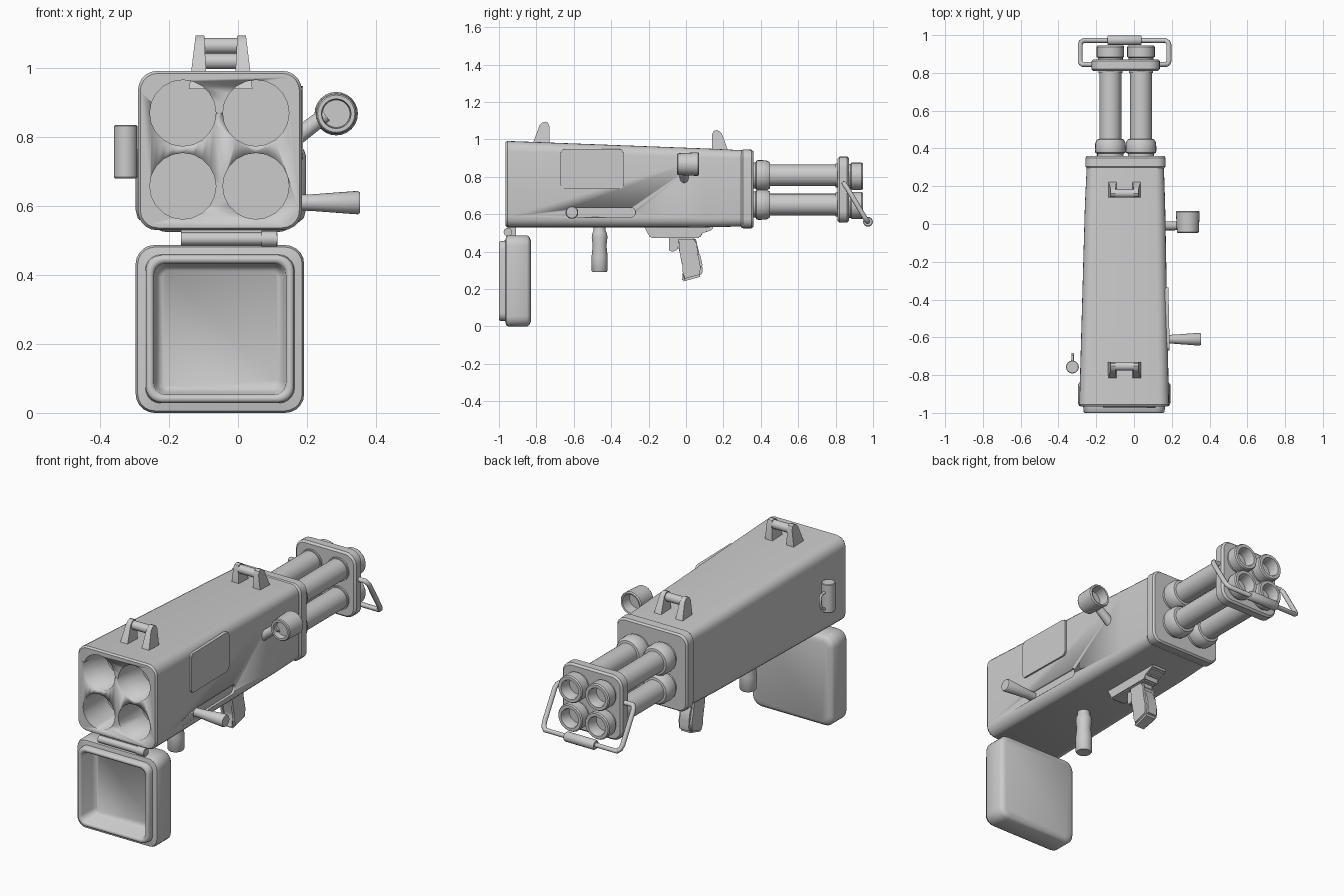
import bpy, bmesh, math
from mathutils import Vector, Matrix

if "Cube" in bpy.data.objects:
    bpy.data.objects.remove(bpy.data.objects["Cube"])

grey = bpy.data.materials.new("plain grey")
grey.use_nodes = True
GREY = (0.6, 0.6, 0.6, 1)
grey.diffuse_color = GREY
grey.node_tree.nodes["Principled BSDF"].inputs["Base Color"].default_value = GREY

CX = -0.05  # centre line of the body


def finish(name, bm, angle=35):
    bmesh.ops.recalc_face_normals(bm, faces=bm.faces)
    mesh = bpy.data.meshes.new(name)
    bm.to_mesh(mesh)
    bm.free()
    mesh.materials.append(grey)
    ob = bpy.data.objects.new(name, mesh)
    bpy.context.collection.objects.link(ob)
    bpy.ops.object.select_all(action='DESELECT')
    ob.select_set(True)
    bpy.context.view_layer.objects.active = ob
    bpy.ops.object.shade_smooth_by_angle(angle=math.radians(angle))
    return ob


def skin(bm, loops, caps=True):
    """Join equal-length rings of points with quads."""
    rings = [[bm.verts.new(p) for p in loop] for loop in loops]
    for a, b in zip(rings, rings[1:]):
        for i in range(len(a)):
            j = (i + 1) % len(a)
            bm.faces.new((a[i], a[j], b[j], b[i]))
    if caps:
        bm.faces.new(rings[0])
        bm.faces.new(rings[-1])


def rounded(x0, x1, z0, z1, r, steps=5):
    pts = []
    corners = ((x1 - r, z1 - r), (x0 + r, z1 - r), (x0 + r, z0 + r), (x1 - r, z0 + r))
    for k, (cx, cz) in enumerate(corners):
        for i in range(steps + 1):
            a = math.pi / 2 * (k + i / steps)
            pts.append((cx + r * math.cos(a), cz + r * math.sin(a)))
    return pts


def loft(name, sections, angle=35):
    """Sections along y: (y, x0, x1, z0, z1, corner radius)."""
    bm = bmesh.new()
    skin(bm, [[(x, s[0], z) for x, z in rounded(*s[1:])] for s in sections])
    return finish(name, bm, angle)


def lathe_into(bm, profile, loc, axis, n=24):
    """Profile of (radius, distance along axis)."""
    rot = Vector(axis).to_track_quat('Z', 'Y').to_matrix()
    ring = [2 * math.pi * i / n for i in range(n)]
    skin(bm, [[Vector(loc) + rot @ Vector((r * math.cos(a), r * math.sin(a), t)) for a in ring]
              for r, t in profile])


def lathe(name, profile, loc, axis, n=24):
    bm = bmesh.new()
    lathe_into(bm, profile, loc, axis, n)
    return finish(name, bm)


def side_prism(name, pts, x0, x1, slope=0, bevel=0.0):
    """Side outline in (y, z) extruded across x, following the body taper."""
    bm = bmesh.new()
    skin(bm, [[(x + slope * y, y, z) for y, z in pts] for x in (x0, x1)])
    if bevel:
        bmesh.ops.bevel(bm, geom=list(bm.edges), offset=bevel, segments=2, affect='EDGES')
    return finish(name, bm)


def wire(name, pts, radius, closed=False):
    cu = bpy.data.curves.new(name, 'CURVE')
    cu.dimensions = '3D'
    cu.bevel_depth, cu.bevel_resolution, cu.use_fill_caps = radius, 3, True
    sp = cu.splines.new('POLY')
    sp.points.add(len(pts) - 1)
    for p, co in zip(sp.points, pts):
        p.co = (*co, 1)
    sp.use_cyclic_u = closed
    ob = bpy.data.objects.new(name, cu)
    bpy.context.collection.objects.link(ob)
    bpy.ops.object.select_all(action='DESELECT')
    ob.select_set(True)
    bpy.context.view_layer.objects.active = ob
    bpy.ops.object.convert(target='MESH')
    ob = bpy.context.object
    ob.data.materials.clear()
    ob.data.materials.append(grey)
    bpy.ops.object.shade_smooth_by_angle(angle=math.radians(40))


def cut(target, cutter):
    mod = target.modifiers.new("cut", 'BOOLEAN')
    mod.operation, mod.solver, mod.object = 'DIFFERENCE', 'EXACT', cutter
    bpy.ops.object.select_all(action='DESELECT')
    target.select_set(True)
    bpy.context.view_layer.objects.active = target
    bpy.ops.object.modifier_apply(modifier=mod.name)
    bpy.data.objects.remove(cutter)


# Tapered body with four bores and a side slot
body = loft("body", [(-0.965, -0.283, 0.178, 0.537, 0.985, 0.05),
                     (-0.955, -0.29, 0.185, 0.53, 0.992, 0.055),
                     (0.1, -0.26, 0.165, 0.53, 0.952, 0.05),
                     (0.31, -0.25, 0.158, 0.535, 0.942, 0.045)])
bm = bmesh.new()
for x in (-0.16, 0.052):
    for z in (0.658, 0.87):
        lathe_into(bm, [(0.096, -0.05), (0.096, 0.2)], (x, -0.965, z), (0, 1, 0), 20)
cut(body, finish("bore_cutter", bm))
SLOPE = -0.021
cut(body, side_prism("slot_cutter", rounded(-0.64, -0.27, 0.585, 0.635, 0.024), 0.152, 0.25, SLOPE))
loft("rear_collar", [(0.295, -0.25, 0.16, 0.53, 0.94, 0.045),
                     (0.305, -0.258, 0.168, 0.525, 0.947, 0.05),
                     (0.35, -0.258, 0.168, 0.525, 0.945, 0.05),
                     (0.36, -0.25, 0.16, 0.533, 0.937, 0.045)])

# Side panel, cocking knob and sight
side_prism("side_panel", rounded(-0.67, -0.335, 0.735, 0.948, 0.02), 0.15, 0.175, SLOPE, 0.003)
lathe("side_knob", [(0.022, -0.03), (0.024, 0.03), (0.034, 0.165), (0.03, 0.172)],
      (0.182, -0.61, 0.61), (1, 0, 0))
lathe("sight_cup", [(0.04, 0.03), (0.043, 0), (0.054, 0), (0.058, 0.005), (0.063, 0.11),
                    (0.058, 0.117), (0.05, 0.115), (0.045, 0.06)], (0.285, -0.047, 0.868), (0, 1, 0))
lathe("sight_arm", [(0.025, 0), (0.022, 0.13)], (0.15, -0.01, 0.785), (0.085, 0, 0.065), 12)

# Front cover: rounded tray with a raised inner lip, hanging from a hinge
def inset(y, d, r):
    return (y, -0.297 + d, 0.192 - d, d, 0.487 - d, r)

loft("front_cover", [inset(-0.83, 0.025, 0.04), inset(-0.838, 0.008, 0.05),
                     inset(-0.85, 0, 0.055), inset(-0.95, 0, 0.055),
                     inset(-0.962, 0.006, 0.05), inset(-0.966, 0.028, 0.045),
                     inset(-0.993, 0.03, 0.045), inset(-1.0, 0.036, 0.04),
                     inset(-1.0, 0.046, 0.036), inset(-0.993, 0.053, 0.034),
                     inset(-0.91, 0.06, 0.03), inset(-0.895, 0.075, 0.02)], 50)
lathe("hinge_pin", [(0.019, 0), (0.019, 0.28)], (-0.165, -0.952, 0.505), (1, 0, 0), 16)
lathe("hinge_knuckle", [(0.023, 0), (0.023, 0.045)], (0.068, -0.952, 0.505), (1, 0, 0), 16)
side_prism("hinge_leaf", rounded(-0.95, -0.91, 0.475, 0.535, 0.005, 1), -0.165, 0.07)

# Carry lugs on top, the rear one turned round
def lug(tag, y, z, d):
    fin = [(y - 0.08 * d, z - 0.125), (y - 0.03 * d, z + 0.01), (y - 0.015 * d, z + 0.025),
           (y, z + 0.03), (y + 0.015 * d, z + 0.024), (y + 0.023 * d, z + 0.005),
           (y + 0.023 * d, z - 0.125)]
    for side, s in (("right", -1), ("left", 1)):
        bm = bmesh.new()
        def wall(base, top):
            return [(CX + s * (base + (top - base) * (q - z + 0.125) / 0.155), p, q)
                    for p, q in fin]
        skin(bm, [wall(0.04, 0.048), wall(0.092, 0.073)])
        finish(tag + "_lug_" + side, bm)
    lathe(tag + "_lug_bar", [(0.023, 0), (0.023, 0.1)], (CX - 0.05, y, z), (1, 0, 0), 16)

lug("front", -0.753, 1.065, 1)
lug("rear", 0.162, 1.02, -1)

# Rear tubes with collars and hollow end rings
for side, x in (("right", -0.125), ("left", 0.037)):
    for level, z in (("lower", 0.652), ("upper", 0.808)):
        lathe(level + "_tube_" + side,
              [(0.07, 0.34), (0.07, 0.372), (0.08, 0.378), (0.082, 0.39), (0.08, 0.43),
               (0.07, 0.448), (0.058, 0.45), (0.058, 0.8), (0.064, 0.8), (0.064, 0.82)],
              (x, 0, z), (0, 1, 0))
        lathe(level + "_end_ring_" + side,
              [(0.066, 0.85), (0.066, 0.88), (0.073, 0.885), (0.073, 0.938), (0.068, 0.945),
               (0.052, 0.945), (0.048, 0.938), (0.048, 0.88)], (x, 0, z - 0.005), (0, 1, 0))
loft("end_plate", [(0.81, -0.215, 0.127, 0.565, 0.898, 0.05),
                   (0.82, -0.225, 0.137, 0.555, 0.908, 0.06),
                   (0.862, -0.225, 0.137, 0.555, 0.908, 0.06),
                   (0.872, -0.215, 0.127, 0.565, 0.898, 0.05)])

# Rear bail handle with a grip sleeve
half = [(0.15, 0.845, 0.765), (0.222, 0.845, 0.765), (0.23, 0.85, 0.757), (0.235, 0.86, 0.743),
        (0.235, 0.95, 0.592), (0.23, 0.963, 0.572), (0.215, 0.972, 0.56)]
wire("bail_handle", [(CX + x, y, z) for x, y, z in half] +
     [(CX - x, y, z) for x, y, z in reversed(half)], 0.013)
lathe("bail_sleeve", [(0.022, 0), (0.026, 0.006), (0.026, 0.174), (0.022, 0.18)],
      (CX - 0.09, 0.973, 0.56), (1, 0, 0), 16)

# Fore grip
lathe("fore_grip", [(0.038, 0), (0.042, 0.006), (0.043, 0.08), (0.037, 0.14), (0.042, 0.185),
                    (0.04, 0.205), (0.032, 0.22), (0.032, 0.25)], (CX, -0.462, 0.292), (0, 0, 1))

# Trigger housing, trigger and pistol grip
side_prism("trigger_housing", [(-0.23, 0.545), (-0.19, 0.472), (0.075, 0.472), (0.085, 0.505),
                               (0.14, 0.515), (0.15, 0.545)], CX - 0.045, CX + 0.045, 0, 0.006)
side_prism("trigger", [(-0.09, 0.48), (-0.09, 0.405), (-0.07, 0.4), (-0.045, 0.41),
                       (-0.03, 0.48)], CX - 0.02, CX + 0.02, 0, 0.003)
side_prism("pistol_grip", [(-0.055, 0.48), (-0.035, 0.4), (-0.008, 0.33), (-0.005, 0.285),
                           (-0.025, 0.238), (0.085, 0.268), (0.09, 0.32), (0.075, 0.39),
                           (0.045, 0.44), (0.055, 0.48)], CX - 0.04, CX + 0.04, 0, 0.012)

# Latch cylinder and wire hook on the right flank
lathe("latch_cylinder", [(0.031, 0), (0.034, 0.004), (0.034, 0.152), (0.031, 0.155)],
      (-0.326, -0.757, 0.68), (0, 0, 1))
wire("latch_hook", [(-0.325, -0.73, 0.79), (-0.325, -0.7, 0.79), (-0.325, -0.688, 0.775),
                    (-0.325, -0.69, 0.74), (-0.325, -0.7, 0.71), (-0.325, -0.73, 0.7)], 0.007)
